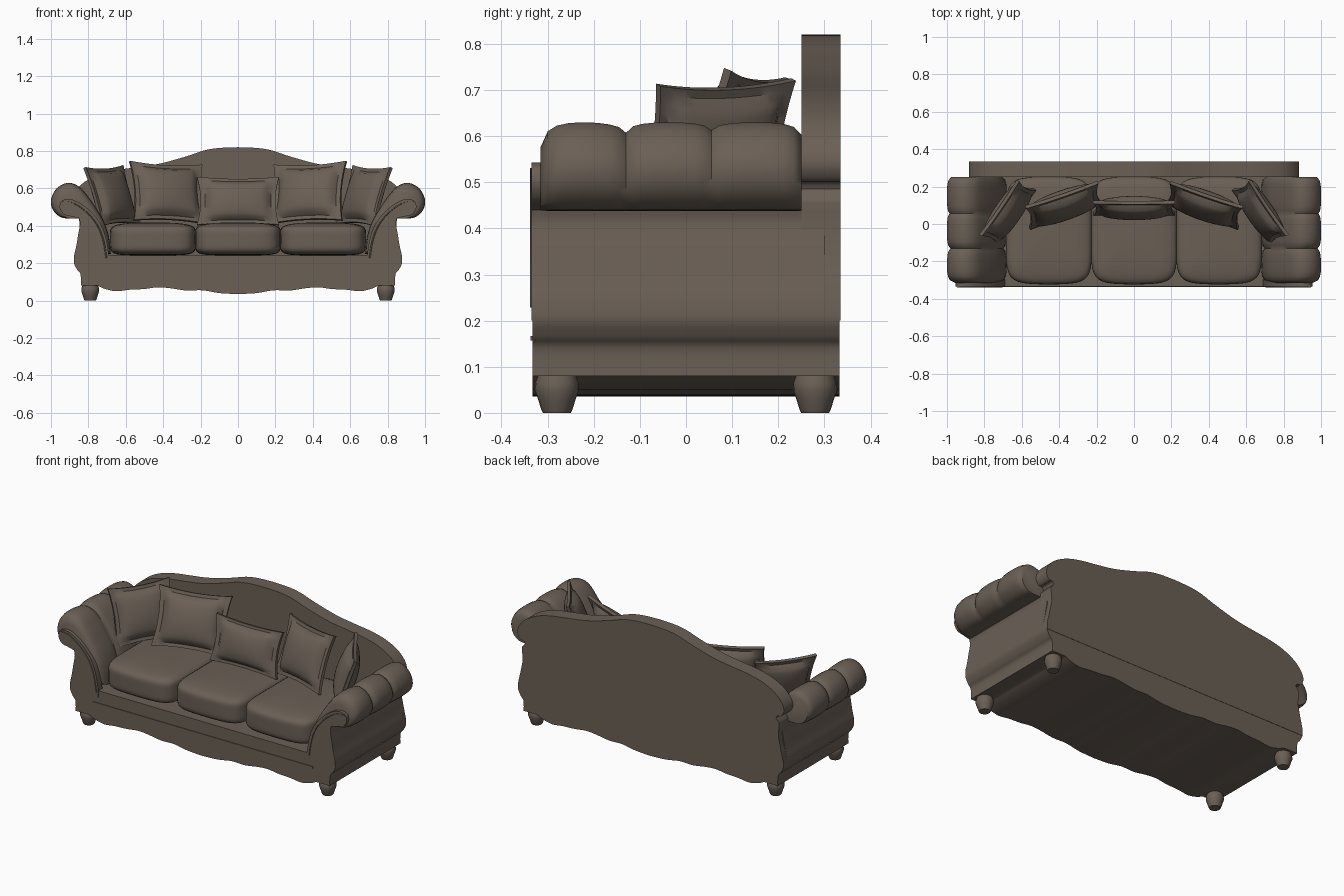
import bpy, bmesh, math
from mathutils import Matrix, Vector

if "Cube" in bpy.data.objects:
    bpy.data.objects.remove(bpy.data.objects["Cube"])

fabric = bpy.data.materials.new("taupe fabric")
fabric.diffuse_color = (0.145, 0.115, 0.092, 1)
fabric.use_nodes = True
fabric.node_tree.nodes["Principled BSDF"].inputs["Base Color"].default_value = fabric.diffuse_color


def finish(name, bm, angle=40):
    bmesh.ops.recalc_face_normals(bm, faces=bm.faces)
    me = bpy.data.meshes.new(name)
    bm.to_mesh(me)
    bm.free()
    me.materials.append(fabric)
    me.shade_smooth()
    me.set_sharp_from_angle(angle=math.radians(angle))
    ob = bpy.data.objects.new(name, me)
    bpy.context.collection.objects.link(ob)
    return ob


def smooth(pts, n=4):
    """Catmull-Rom curve through 2D points."""
    p = [Vector(q) for q in pts]
    p = [p[0]] + p + [p[-1]]
    out = []
    for a, b, c, d in zip(p, p[1:], p[2:], p[3:]):
        for i in range(n):
            t = i / n
            out.append(0.5 * (2 * b + (c - a) * t + (2 * a - 5 * b + 4 * c - d) * t * t
                              + (3 * b - a - 3 * c + d) * t ** 3))
    return [tuple(q) for q in out] + [tuple(p[-1])]


def loft(name, rings, closed=False, angle=40):
    """Skin equal rings of points, capped at both ends (or as a loop of rings)."""
    bm = bmesh.new()
    vs = [[bm.verts.new(p) for p in r] for r in rings]
    n = len(rings[0])
    for a, b in zip(vs, vs[1:]):
        for i in range(n):
            j = (i + 1) % n
            bm.faces.new((a[i], a[j], b[j], b[i]))
    bm.faces.new(vs[0])
    bm.faces.new(vs[-1])
    return finish(name, bm, angle)


def prism(name, outline, y0, y1):
    return loft(name, [[(x, y, z) for x, z in outline] for y in (y0, y1)])


def both(half):
    """Mirror a right-hand outline that starts and ends on x = 0."""
    return half + [(-x, z) for x, z in reversed(half[1:-1])]


def block(name, cuts, shape, matrix, angle=40):
    """Subdivided cube reshaped by a function of its -1..1 coordinates."""
    bm = bmesh.new()
    bmesh.ops.create_cube(bm, size=2)
    bmesh.ops.subdivide_edges(bm, edges=bm.edges, cuts=cuts, use_grid_fill=True)
    for v in bm.verts:
        v.co = matrix @ shape(v.co.copy())
    return finish(name, bm, angle)


# Base with scalloped lower edge
scallop = smooth([(0, .035), (.1, .04), (.19, .055), (.28, .054), (.36, .066), (.43, .071),
                  (.5, .062), (.58, .058), (.65, .05), (.71, .062), (.75, .08)])
side = smooth([(.84, .08), (.842, .14), (.86, .165), (.877, .2), (.876, .24)])
prism("base", both(scallop + side + [(0, .24)]), -.333, .333)

# Camel back panel
crest = smooth([(.85, .44), (.85, .46)]) + smooth(
    [(.83, .485), (.84, .5), (.865, .505), (.882, .54), (.868, .585), (.82, .635), (.74, .675),
     (.65, .698), (.55, .712), (.42, .732), (.28, .77), (.18, .803), (.1, .816), (0, .82)])
prism("back_panel", both([(0, .2), (.876, .2), (.876, .24), (.862, .3), (.845, .38)] + crest),
      .25, .335)

# Inner seat rail and front moulding strip
prism("front_moulding", [(-.73, .157), (.73, .157), (.73, .167), (-.73, .167)], -.337, -.32)

# Arm outlines, in the xz plane of the right arm
outer = smooth([(.876, .2), (.876, .24), (.865, .29), (.855, .35), (.845, .41), (.85, .44)])
scroll = smooth([(.85, .44), (.89, .45), (.93, .46), (.953, .495), (.945, .53), (.91, .543),
                 (.86, .53), (.79, .48), (.735, .41), (.705, .33), (.69, .24)])
pad = smooth([(.85, .44), (.9, .438), (.95, .447), (.99, .485), (1.0, .54), (.97, .6),
              (.91, .63), (.85, .61), (.8, .555), (.755, .49), (.715, .42), (.69, .34),
              (.68, .25)], 3)

for s, tag in ((1, "right"), (-1, "left")):
    flip = lambda pts: [(s * x, z) for x, z in pts]
    # Outer side wall and front scroll facing
    prism(tag + "_arm_side", flip(outer + [(.78, .45), (.73, .35), (.71, .2)]), -.31, .3)
    prism(tag + "_arm_front", flip(outer[:-1] + scroll + [(.69, .2)]), -.335, -.295)

    # Rolled pad with three tufted bulges
    rings = []
    edges = [(-.315, -.13, .72, .88), (-.13, .055, .88, .91), (.055, .25, .91, .86)]
    for y0, y1, k0, k1 in edges:
        for i in range(9 if y1 > .2 else 8):
            t = i / 8
            base = k0 + (k1 - k0) * t
            k = base + (1 - base) * (1 - (2 * t - 1) ** 2) ** .6
            y = y0 + (y1 - y0) * (t - math.sin(4 * math.pi * t) * .0 - math.sin(2 * math.pi * t) * .06)
            rings.append([(s * (.84 + (x - .84) * k), y, .44 + (z - .44) * k)
                          for x, z in pad + [(.8, .25)]])
    loft(tag + "_arm_pad", rings, angle=50)

    # Raised bead following the scroll facing
    bead = []
    path = [(x + .014, z - .012) for x, z in scroll[18:]]
    for x, z in path:
        bead.append([(s * (x + .004 * math.cos(a)), -.335 + .004 * math.sin(a), z)
                     for a in [math.pi * k / 3 for k in range(6)]])
    loft(tag + "_arm_bead", bead)

    # Bun feet
    for y, end in ((-.28, "front"), (.28, "back")):
        profile = [(.03, 0), (.034, .008), (.041, .03), (.048, .05), (.047, .065), (.04, .085)]
        loft(f"{tag}_{end}_foot",
             [[(s * .79 + r * math.cos(a), y + r * math.sin(a), z)
               for a in [math.tau * k / 20 for k in range(20)]] for r, z in profile])


# Seat cushions: rounded boxes with a crowned top
def cushion(p):
    n = 6
    p = p / sum(abs(c) ** n for c in p) ** (1 / n)
    if p.z > 0:
        p.z *= 1 - .12 * max(p.x ** 2, p.y ** 2)
    p.y *= 1 - .05 * p.x ** 2
    return p


for i, tag in ((-1, "left"), (0, "middle"), (1, "right")):
    block(tag + "_seat_cushion", 15, cushion,
          Matrix.Translation((i * .455, -.035, .33)) @ Matrix.Diagonal((.23, .288, .088, 1)))


# Throw pillows: puffed centre, thin flange, pinched corners
def pillow(name, w, h, t, loc, yaw, tilt, roll=0):
    def shape(p):
        u, d, v = p
        puff = max(0, 1 - (u / .87) ** 2) * max(0, 1 - (v / .87) ** 2)
        return Vector((u * w * (1 - .09 * (1 - v * v)), d * (.009 + t * puff ** .42),
                       v * h * (1 - .09 * (1 - u * u))))
    rot = [Matrix.Rotation(math.radians(a), 4, ax)
           for a, ax in ((yaw, 'Z'), (-tilt, 'X'), (roll, 'Y'))]
    block(name, 15, shape, Matrix.Translation(loc) @ rot[0] @ rot[1] @ rot[2], 45)


pillow("middle_pillow", .22, .132, .05, (0, .085, .532), 0, 14)
for s, tag in ((1, "right"), (-1, "left")):
    pillow(tag + "_inner_pillow", .205, .168, .058, (s * .375, .1, .577), -20 * s, 20, -3 * s)
    pillow(tag + "_outer_pillow", .178, .165, .05, (s * .675, .062, .56), -55 * s, 18, 2 * s)
